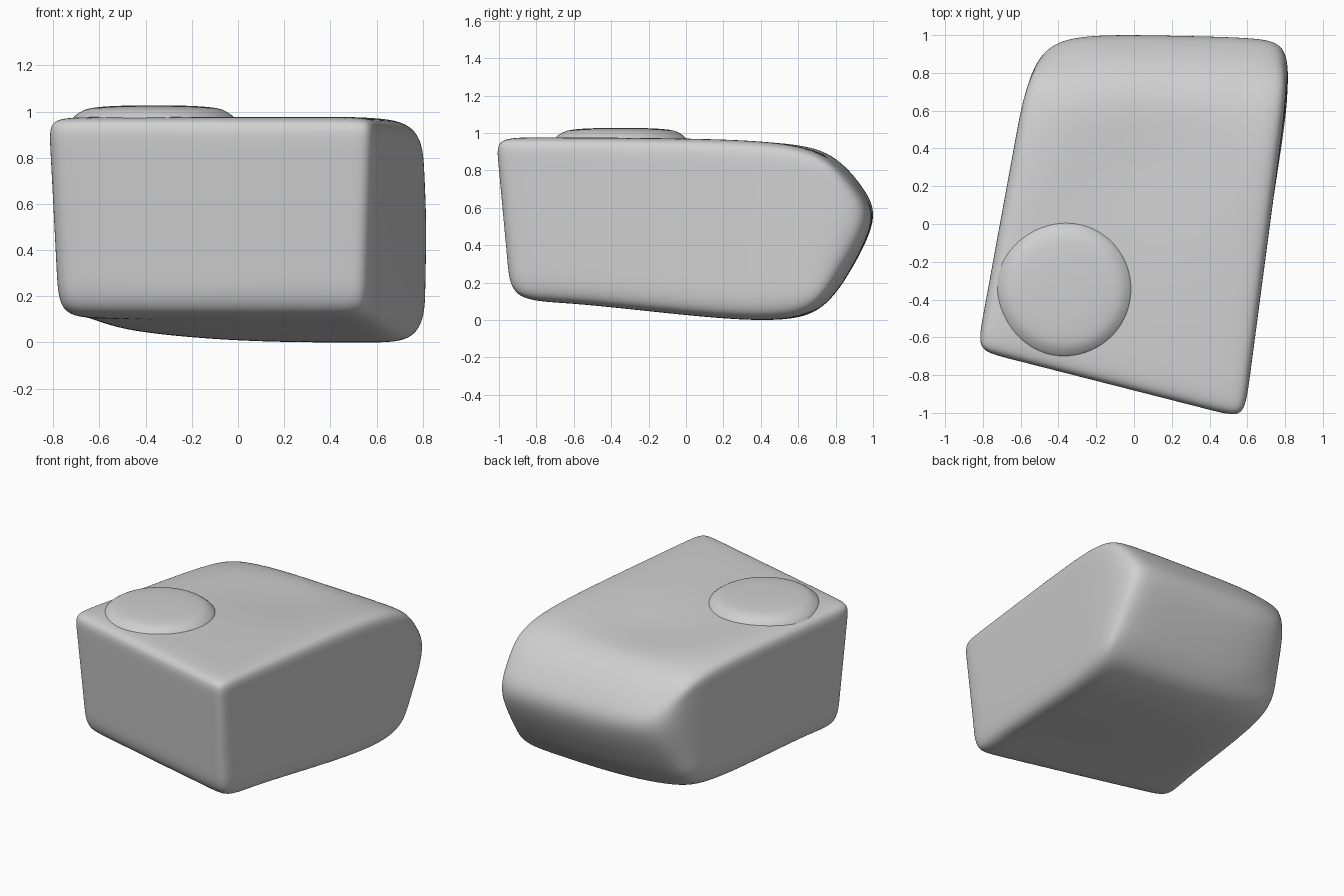
import bpy
import bmesh
import math

cube = bpy.data.objects.get("Cube")
if cube:
    bpy.data.objects.remove(cube, do_unlink=True)

GREY = (0.63, 0.63, 0.63, 1)
grey = bpy.data.materials.new("plain grey")
grey.use_nodes = True
grey.diffuse_color = GREY
grey.node_tree.nodes["Principled BSDF"].inputs["Base Color"].default_value = GREY


def finish(name, bm, levels):
    """Turn a bmesh into a smooth, subdivided object."""
    bmesh.ops.recalc_face_normals(bm, faces=bm.faces[:])
    for face in bm.faces:
        face.smooth = True
    mesh = bpy.data.meshes.new(name)
    bm.to_mesh(mesh)
    bm.free()
    mesh.materials.append(grey)
    obj = bpy.data.objects.new(name, mesh)
    bpy.context.collection.objects.link(obj)
    mod = obj.modifiers.new("smooth", "SUBSURF")
    mod.levels = mod.render_levels = levels
    return obj


def lerp(a, b, t):
    return a + (b - a) * t


# Side profile from front to back, as (y, z) along the bottom and the top
bottom = [(-0.96, 0.10), (-0.68, 0.095), (-0.2, 0.045), (0.3, -0.005), (0.65, 0.0)]
top = [(-1.04, 0.976), (-0.85, 0.977), (-0.2, 0.974), (0.3, 0.969), (0.68, 0.935)]
nose = [(0.79, 0.12), (0.88, 0.24), (1.06, 0.54), (0.97, 0.69), (0.86, 0.82)]
rows = [0, 0.24, 0.52, 0.86, 1]
SIZE = (5, 6, 5)


def cage_point(i, j, k):
    w = rows[k]
    if j == 5:
        y, z = nose[k]
    else:
        y, z = (lerp(a, b, w) for a, b in zip(bottom[j], top[j]))
    t = (y + 1.02) / 2.02
    # Corners get rounder toward the back
    u = (-1, lerp(-0.8, -0.55, t), 0, lerp(0.8, 0.7, t), 1)[i]
    f = (u + 1) / 2
    left = lerp(-0.835 + 0.03 * (1 - w), -0.528, t)
    right = lerp(0.59 - 0.035 * (1 - w), 0.87 - 0.025 * w, t)
    x = lerp(left, right, f)
    y = lerp(lerp(-0.66, 0.995, t), y - 0.035 * max(0, t), f)
    # Rear corners are pulled in
    if j == 5 and i == 0:
        x += 0.05
        y -= 0.05
    elif j == 5 and i == 4:
        x -= 0.03
        y -= 0.03
    # Underside lifts on one flank
    if u < 0:
        z += 0.12 * u * u * t * (1 - w)
    # Top rolls off toward that flank, and has a shallow dip
    if i == 0 and k == 4:
        z -= 0.035 * max(0, t)
    if (i, j, k) == (2, 3, 4):
        z -= 0.07
    return x, y, z


# Rounded, skewed block
bm = bmesh.new()
verts = {}


def vert(key):
    if key not in verts:
        verts[key] = bm.verts.new(cage_point(*key))
    return verts[key]


for axis in range(3):
    a, b = [n for n in range(3) if n != axis]
    for end in (0, SIZE[axis] - 1):
        for p in range(SIZE[a] - 1):
            for q in range(SIZE[b] - 1):
                quad = []
                for dp, dq in ((0, 0), (1, 0), (1, 1), (0, 1)):
                    key = [0, 0, 0]
                    key[axis], key[a], key[b] = end, p + dp, q + dq
                    quad.append(vert(tuple(key)))
                bm.faces.new(quad)
finish("rounded_block", bm, 4)

# Low round button with a flared rim on the top
bm = bmesh.new()
SEGMENTS = 32
rings = []
for radius, z in ((0.365, 0.955), (0.35, 0.977), (0.33, 0.992), (0.3, 1.01),
                  (0.25, 1.02), (0.13, 1.027)):
    ring = []
    for s in range(SEGMENTS):
        angle = math.tau * s / SEGMENTS
        ring.append(bm.verts.new((-0.365 + radius * math.cos(angle),
                                  -0.35 + radius * math.sin(angle), z)))
    rings.append(ring)
for low, high in zip(rings, rings[1:]):
    for s in range(SEGMENTS):
        n = (s + 1) % SEGMENTS
        bm.faces.new((low[s], low[n], high[n], high[s]))
bm.faces.new(rings[-1])
finish("top_button", bm, 2)
